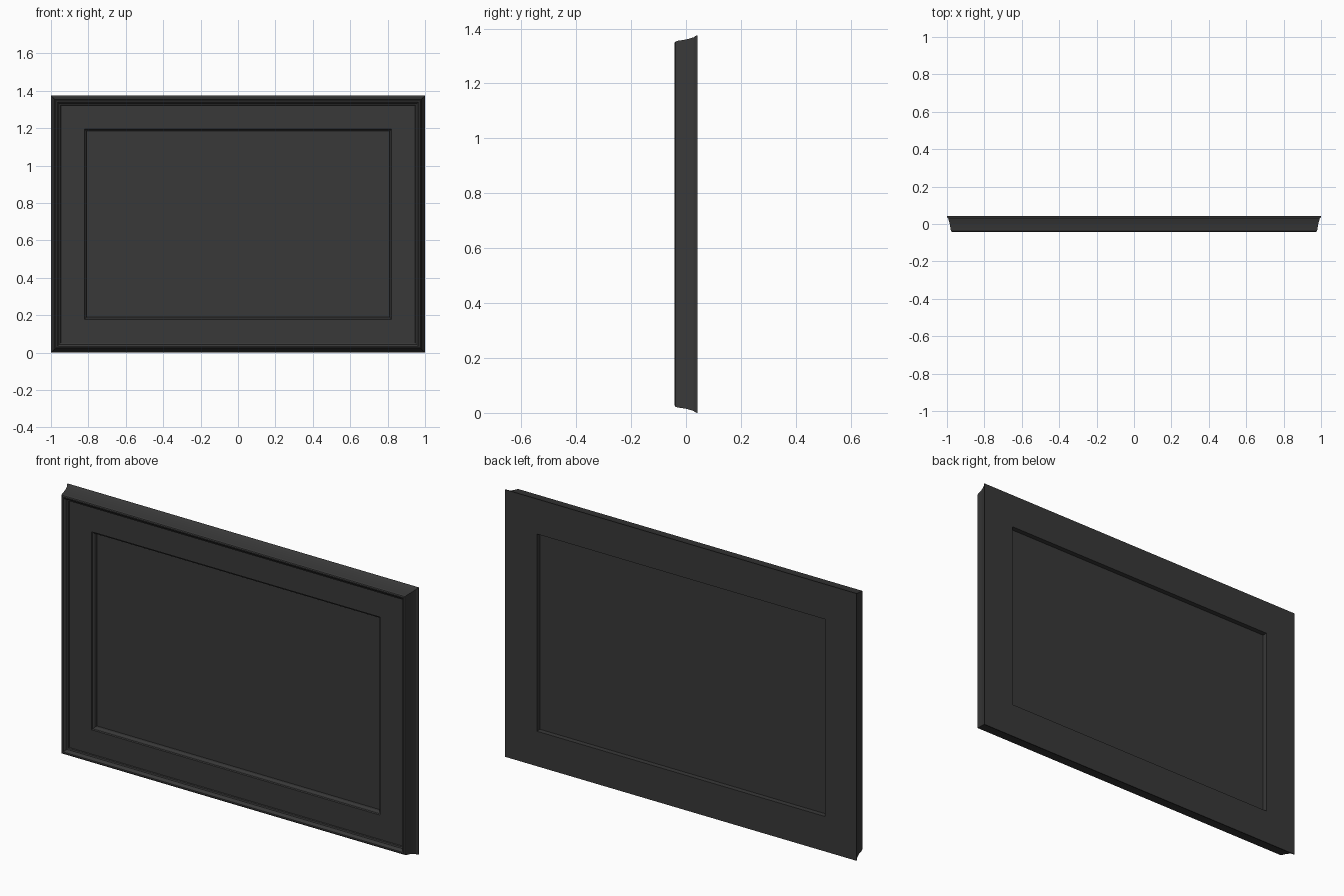
import bpy, bmesh

if "Cube" in bpy.data.objects:
    bpy.data.objects.remove(bpy.data.objects["Cube"])

W, H = 1.0, 1.375   # half width, full height


def material(name, v):
    m = bpy.data.materials.new(name)
    m.diffuse_color = (v, v, v, 1)
    m.use_nodes = True
    m.node_tree.nodes["Principled BSDF"].inputs["Base Color"].default_value = m.diffuse_color
    return m


def finish(name, bm, mat):
    bmesh.ops.recalc_face_normals(bm, faces=bm.faces)
    me = bpy.data.meshes.new(name)
    bm.to_mesh(me)
    bm.free()
    me.materials.append(mat)
    ob = bpy.data.objects.new(name, me)
    bpy.context.collection.objects.link(ob)
    return ob


def mitred_frame(name, profile, mat):
    """Sweep a closed (inset, y) profile around the rectangle."""
    bm = bmesh.new()
    rings = []
    for sx, top in ((-1, 0), (1, 0), (1, 1), (-1, 1)):
        rings.append([bm.verts.new((sx * (W - d), y, H - d if top else d))
                      for d, y in profile])
    n = len(profile)
    for i in range(4):
        a, b = rings[i], rings[(i + 1) % 4]
        for j in range(n):
            k = (j + 1) % n
            bm.faces.new((a[j], a[k], b[k], b[j]))
    return finish(name, bm, mat)


dark = material("charcoal", 0.04)

# Moulding: flared outer side, rounded front lip, flat face, beaded opening, rear rabbet
mitred_frame("frame_moulding", [
    (0.0, 0.042), (0.001, 0.036), (0.007, 0.028), (0.011, 0.015),
    (0.015, 0.0), (0.018, -0.018), (0.020, -0.032), (0.023, -0.039),
    (0.028, -0.042), (0.034, -0.041), (0.040, -0.035), (0.044, -0.026),
    (0.051, -0.024), (0.053, -0.018),
    (0.178, -0.018), (0.181, -0.012), (0.187, -0.009), (0.190, -0.004),
    (0.190, 0.012), (0.180, 0.012), (0.180, 0.042)], dark)

# Recessed panel held in the rabbet
bm = bmesh.new()
bmesh.ops.create_cube(bm, size=1)
for v in bm.verts:
    v.co = (v.co.x * 1.64, 0.013 + v.co.y * 0.006, H / 2 + v.co.z * (H - 0.36))
finish("picture_panel", bm, dark)
